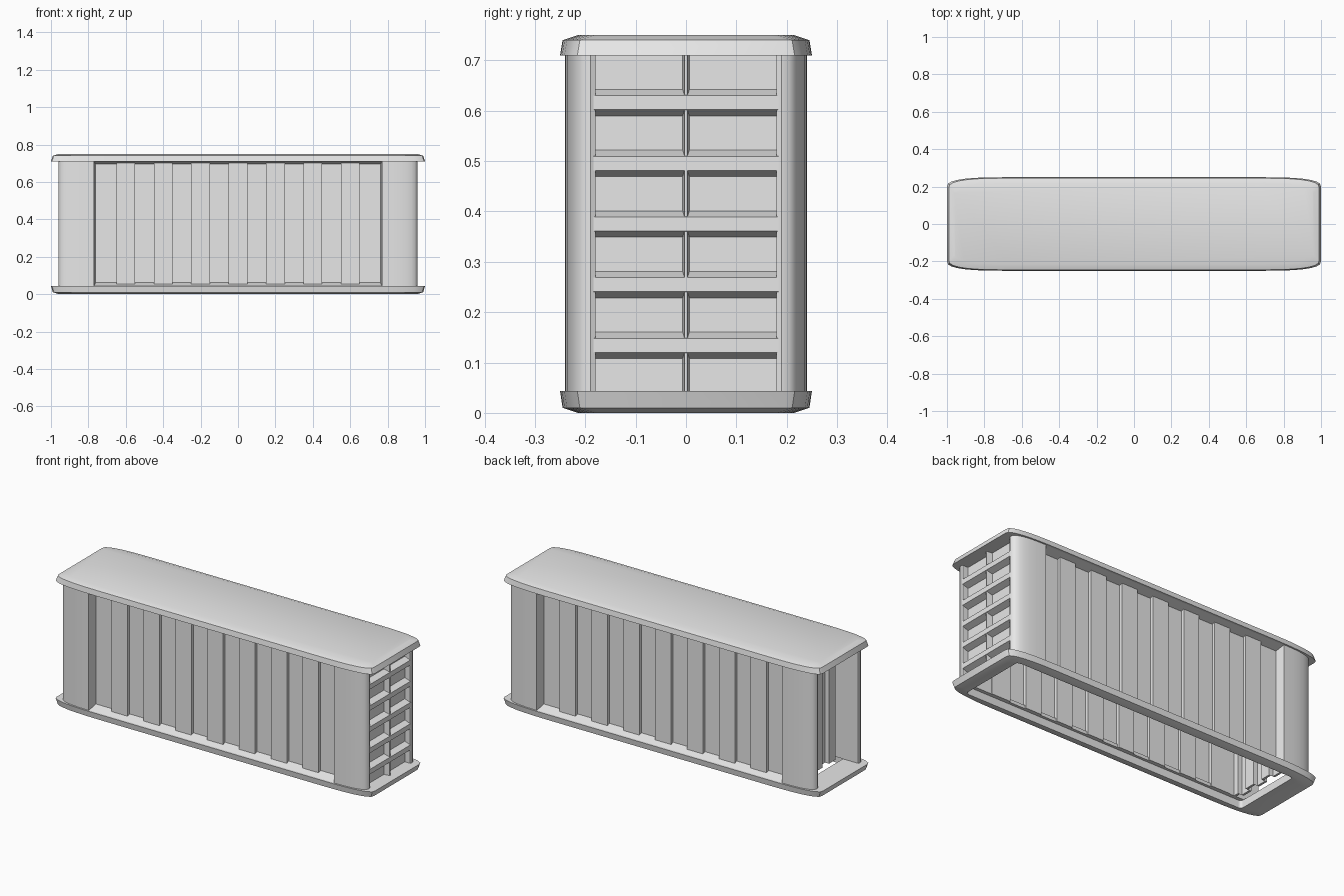
import bpy, bmesh, math

if "Cube" in bpy.data.objects:
    bpy.data.objects.remove(bpy.data.objects["Cube"], do_unlink=True)

grey = bpy.data.materials.new("light_grey")
grey.use_nodes = True
grey.diffuse_color = (0.8, 0.8, 0.8, 1)
grey.node_tree.nodes["Principled BSDF"].inputs["Base Color"].default_value = (0.8, 0.8, 0.8, 1)

BASE_TOP, ROOF_BOTTOM = 0.043, 0.71


def finish(name, bm, smooth=None):
    bmesh.ops.recalc_face_normals(bm, faces=bm.faces)
    mesh = bpy.data.meshes.new(name)
    bm.to_mesh(mesh)
    bm.free()
    mesh.materials.append(grey)
    obj = bpy.data.objects.new(name, mesh)
    bpy.context.collection.objects.link(obj)
    if smooth:
        bpy.ops.object.select_all(action='DESELECT')
        obj.select_set(True)
        bpy.context.view_layer.objects.active = obj
        bpy.ops.object.shade_smooth_by_angle(angle=math.radians(smooth))
    return obj


def loft(name, loops, closed=False, smooth=None):
    """Skin a list of equal point loops; cap the ends unless closed into a ring."""
    bm = bmesh.new()
    rings = [[bm.verts.new(p) for p in loop] for loop in loops]
    n = len(rings[0])
    pairs = list(zip(rings, rings[1:]))
    if closed:
        pairs.append((rings[-1], rings[0]))
    else:
        bm.faces.new(rings[0])
        bm.faces.new(rings[-1])
    for a, b in pairs:
        for i in range(n):
            j = (i + 1) % n
            bm.faces.new((a[i], a[j], b[j], b[i]))
    return finish(name, bm, smooth)


def prism(name, pts, a, b, axis="z", smooth=None):
    place = {"z": lambda u, v, w: (u, v, w),
             "x": lambda u, v, w: (w, u, v),
             "y": lambda u, v, w: (u, w, v)}[axis]
    return loft(name, [[place(u, v, w) for u, v in pts] for w in (a, b)], smooth=smooth)


def corner(hx, hy, rx, ry, steps=7):
    """Long squarish corner curve from the end face round to the side."""
    pts = []
    for i in range(steps + 1):
        t = math.pi / 2 * i / steps
        c, s = max(math.cos(t), 0) ** 0.77, math.sin(t) ** 0.77
        pts.append((hx - rx + rx * c, hy - ry + ry * s))
    return pts


def outline(z, hx, hy, rx, ry, shift=0):
    q = corner(hx, hy, rx, ry)
    pts = q + [(-x, y) for x, y in reversed(q)]
    pts += [(-x, -y) for x, y in q] + [(x, -y) for x, y in reversed(q)]
    return [(x + shift, y, z) for x, y in pts]


def corrugated(half, centres, width, low, high, thick):
    """Closed profile of a sheet with raised square ribs."""
    front = [(-half, low)]
    for c in centres:
        front += [(c - width / 2, low), (c - width / 2, high),
                  (c + width / 2, high), (c + width / 2, low)]
    front.append((half, low))
    return front + [(u, v - thick) for u, v in reversed(front)]


# Roof slab with chamfered rim
loft("roof", [outline(ROOF_BOTTOM, 1, 0.25, 0.3, 0.05),
              outline(0.74, 0.99, 0.245, 0.3, 0.05),
              outline(0.75, 0.96, 0.215, 0.3, 0.05)], smooth=35)

# Base frame, open underneath
hole = (0.89, 0.2, 0.02, 0.02, 0.03)
loft("base_frame", [outline(BASE_TOP, *hole),
                    outline(BASE_TOP, 1, 0.25, 0.3, 0.05),
                    outline(0.01, 0.99, 0.245, 0.3, 0.05),
                    outline(0, 0.96, 0.215, 0.3, 0.05),
                    outline(0, *hole)], closed=True, smooth=25)

# Four rounded corner posts
post = corner(0.96, 0.24, 0.19, 0.05) + [(0.76, 0.18), (0.955, 0.18)]
for sx, end in ((1, "left"), (-1, "right")):
    for sy, side in ((-1, "front"), (1, "back")):
        prism(f"{side}_{end}_post", [(x * sx, y * sy) for x, y in post],
              BASE_TOP, ROOF_BOTTOM, smooth=35)

# Corrugated long walls with sloped sill and header
ribs = [-0.6 + 0.2 * i for i in range(7)]
wall = corrugated(0.77, ribs, 0.1, 0.187, 0.205, 0.01)
for sy, side in ((-1, "front"), (1, "back")):
    prism(f"{side}_wall", [(u, v * sy) for u, v in wall], BASE_TOP, ROOF_BOTTOM)
    prism(f"{side}_sill", [(sy * 0.238, BASE_TOP), (sy * 0.185, BASE_TOP),
                           (sy * 0.185, 0.062)], -0.77, 0.77, "x")
    prism(f"{side}_header", [(sy * 0.238, ROOF_BOTTOM), (sy * 0.185, ROOF_BOTTOM),
                             (sy * 0.185, 0.694)], -0.77, 0.77, "x")

# Deeply recessed end wall with upright ribs
door = corrugated(0.19, (-0.12, 0, 0.12), 0.06, 0.81, 0.835, 0.012)
prism("recessed_end_wall", [(-v, u) for u, v in door], BASE_TOP, ROOF_BOTTOM)

# Panelled end: back plate, bevelled cross bars and a centre bar
prism("panelled_end_plate", [(0.91, -0.19), (0.922, -0.19), (0.922, 0.19), (0.91, 0.19)],
      BASE_TOP - 0.01, ROOF_BOTTOM)
for i in range(7):
    z = 0.0135 + 0.1205 * i
    bar = [(0.92, z - 0.027), (0.957, z - 0.014), (0.957, z + 0.014), (0.92, z + 0.04 - 0.013)]
    bar = [(x, min(max(h, 0.02 + 0.001 * k), 0.73 + 0.001 * k)) for k, (x, h) in enumerate(bar)]
    prism(f"cross_bar_{i + 1}", bar, -0.19, 0.19, "y")
prism("centre_bar", [(0.92, -0.007), (0.955, -0.003), (0.955, 0.003), (0.92, 0.007)],
      BASE_TOP, ROOF_BOTTOM)
